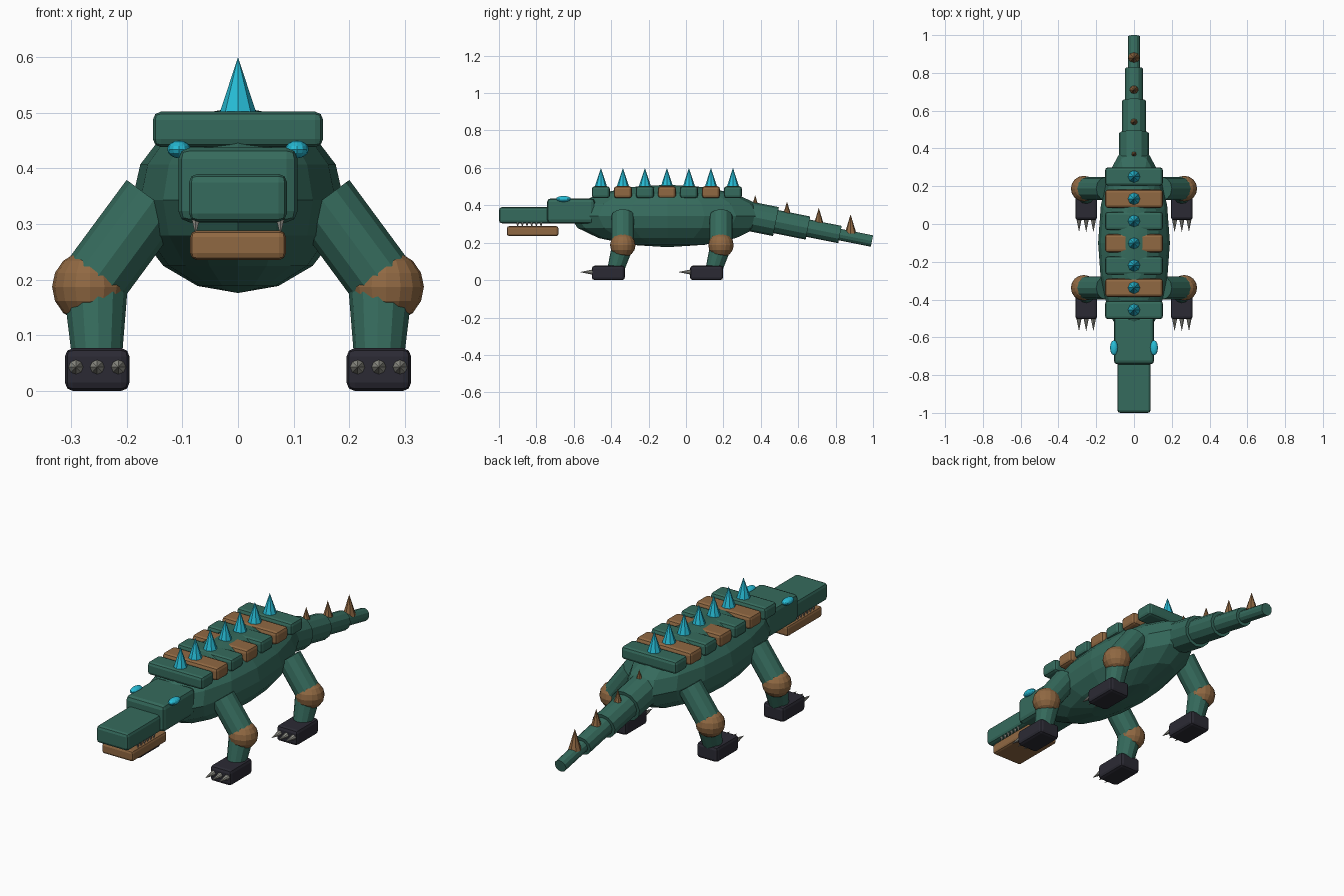
import bpy
import math
from mathutils import Vector

cube = bpy.data.objects.get("Cube")
if cube:
    bpy.data.objects.remove(cube, do_unlink=True)


def material(name, rgb):
    mat = bpy.data.materials.new(name)
    mat.use_nodes = True
    color = (*rgb, 1.0)
    mat.diffuse_color = color
    mat.node_tree.nodes["Principled BSDF"].inputs["Base Color"].default_value = color
    return mat


GREEN = material("scale_green", (0.036, 0.147, 0.109))
BROWN = material("armor_brown", (0.28, 0.14, 0.055))
CYAN = material("crystal_cyan", (0.02, 0.51, 0.68))
DARK = material("foot_charcoal", (0.024, 0.023, 0.034))
BONE = material("claw_gray", (0.33, 0.33, 0.29))


def finish(name, mat):
    obj = bpy.context.object
    obj.name = name
    obj.data.materials.append(mat)
    return obj


def box(name, mat, center, size, bevel=0.015):
    """Rounded block given by its centre and full size."""
    bpy.ops.mesh.primitive_cube_add(size=1, location=center)
    obj = finish(name, mat)
    obj.scale = size
    bpy.ops.object.transform_apply(location=False, rotation=False, scale=True)
    mod = obj.modifiers.new("rounded_edges", "BEVEL")
    mod.width = bevel
    mod.segments = 2
    return obj


def ball(name, mat, center, radii, segments=16, rings=8):
    bpy.ops.mesh.primitive_uv_sphere_add(segments=segments, ring_count=rings,
                                         radius=1, location=center)
    obj = finish(name, mat)
    obj.scale = radii
    return obj


def rod(name, mat, start, end, r1, r2, sides=12):
    """Cylinder, taper or cone running from start to end."""
    a, b = Vector(start), Vector(end)
    bpy.ops.mesh.primitive_cone_add(vertices=sides, radius1=r1, radius2=r2,
                                    depth=(b - a).length, location=(a + b) / 2)
    obj = finish(name, mat)
    obj.rotation_euler = (b - a).to_track_quat("Z", "Y").to_euler()
    return obj


# Body
ball("body", GREEN, (0, -0.1, 0.343), (0.19, 0.52, 0.167))

# Head, snout and jaw
box("head", GREEN, (0, -0.615, 0.37), (0.214, 0.256, 0.134), 0.02)
box("snout", GREEN, (0, -0.85, 0.347), (0.176, 0.3, 0.086))
box("lower_jaw", BROWN, (0, -0.82, 0.262), (0.172, 0.276, 0.053), 0.012)

for side, label in ((1, "left"), (-1, "right")):
    ball(f"{label}_eye", CYAN, (side * 0.106, -0.655, 0.434), (0.021, 0.04, 0.016), 12, 8)
    for i in range(6):
        x, y = side * 0.076, -0.9 + 0.025 * i
        rod(f"{label}_tooth_{i + 1}", BONE, (x, y, 0.308), (x, y, 0.28), 0.008, 0, 6)

# Back plates with crystal spikes, every second plate brown
for i in range(7):
    y = -0.455 + 0.1177 * i
    box(f"back_plate_{i + 1}", BROWN if i % 2 else GREEN,
        (0, y, 0.47), (0.306, 0.097, 0.064))
    rod(f"back_spike_{i + 1}", CYAN, (0, y, 0.49), (0, y, 0.6), 0.036, 0, 8)

# Telescoping tail, each section thinner than the last
tilt = math.radians(11.3)
tail_dir = Vector((0, math.cos(tilt), -math.sin(tilt)))
for i in range(4):
    tip = Vector((0, 0.481 + 0.171 * i, 0.313 - 0.0347 * i))
    radius = 0.079 - 0.016 * i
    rod(f"tail_section_{i + 1}", GREEN, tip - tail_dir * 0.19, tip, radius, radius)
    y = 0.37 + 0.17 * i
    z = 0.351 - 0.034 * i
    rod(f"tail_spike_{i + 1}", BROWN, (0, y, z), (0, y, z + 0.103), 0.031, 0, 8)

# Four legs: thigh, knee, shin, foot and three claws
for side, s_label in ((1, "left"), (-1, "right")):
    for y0, e_label in ((-0.338, "front"), (0.187, "hind")):
        tag = f"{e_label}_{s_label}"
        knee = (side * 0.266, y0, 0.187)
        rod(f"{tag}_thigh", GREEN, (side * 0.151, y0, 0.343), knee, 0.061, 0.061)
        ball(f"{tag}_knee", BROWN, knee, (0.068, 0.068, 0.066))
        foot_x = side * 0.253
        rod(f"{tag}_shin", GREEN, (side * 0.256, y0, 0.187),
            (foot_x, y0 - 0.043, 0.04), 0.058, 0.043)
        box(f"{tag}_foot", DARK, (foot_x, y0 - 0.077, 0.0385), (0.116, 0.177, 0.077))
        for k in (-1, 0, 1):
            x = foot_x + k * 0.038
            rod(f"{tag}_claw_{k + 2}", BONE, (x, y0 - 0.155, 0.043),
                (x, y0 - 0.23, 0.043), 0.015, 0, 8)
